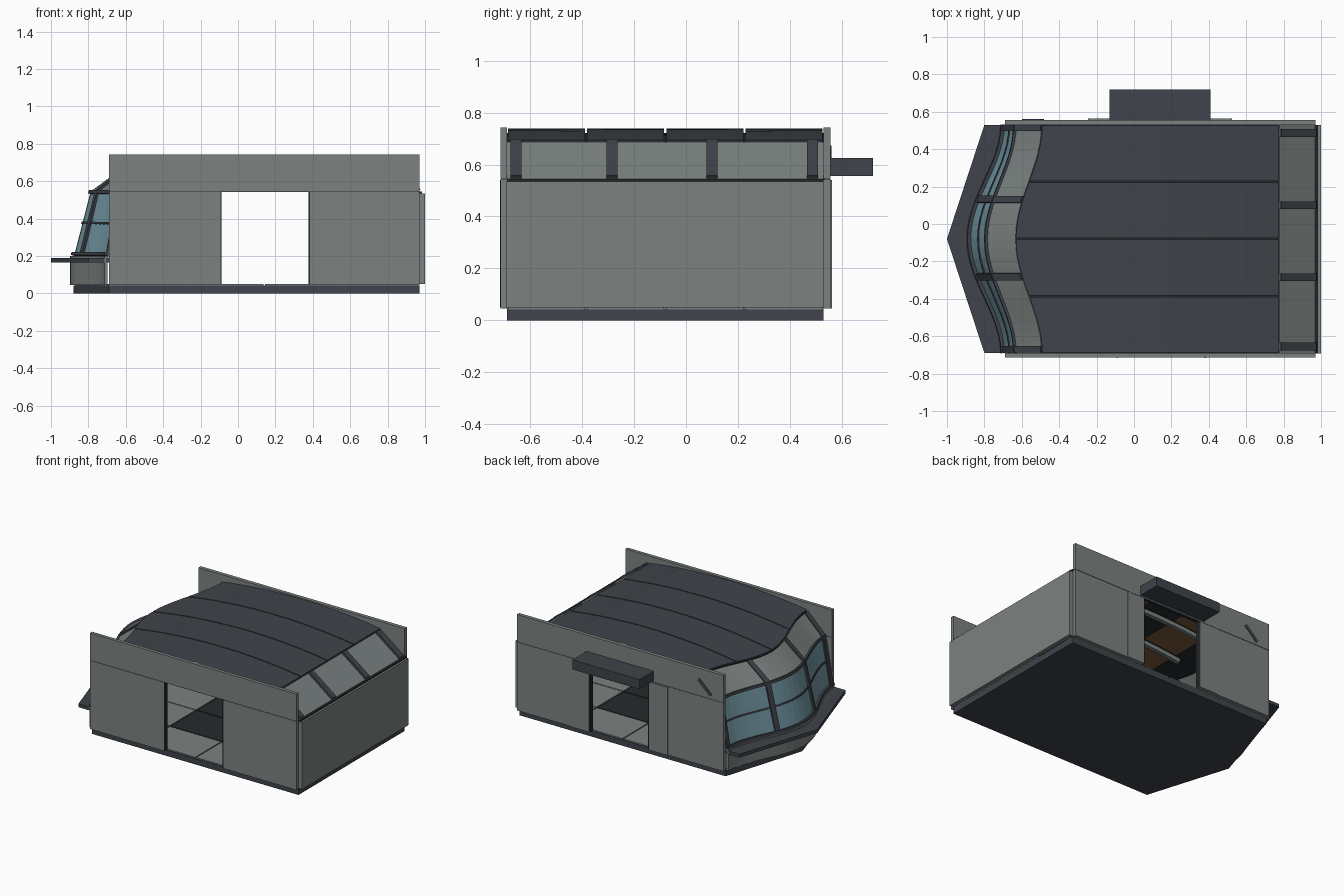
import bpy, bmesh, math

cube = bpy.data.objects.get("Cube")
if cube:
    bpy.data.objects.remove(cube, do_unlink=True)


def material(name, rgb):
    m = bpy.data.materials.new(name)
    m.use_nodes = True
    m.diffuse_color = (*rgb, 1)
    m.node_tree.nodes["Principled BSDF"].inputs["Base Color"].default_value = (*rgb, 1)
    return m


GREY = material("wall grey", (0.2, 0.225, 0.22))
SLATE = material("dark slate", (0.05, 0.057, 0.07))
BLACK = material("trim black", (0.02, 0.023, 0.027))
GLASS = material("blue glass", (0.18, 0.33, 0.39))
BROWN = material("ceiling brown", (0.2, 0.1, 0.04))

MID, HALF = -0.08, 0.61            # centre line and half width of the cabin
Y0, Y1 = MID - HALF, MID + HALF


def finish(name, bm, *mats):
    bmesh.ops.recalc_face_normals(bm, faces=bm.faces)
    me = bpy.data.meshes.new(name)
    bm.to_mesh(me)
    bm.free()
    ob = bpy.data.objects.new(name, me)
    bpy.context.collection.objects.link(ob)
    for m in mats:
        me.materials.append(m)
    return ob


def prism(name, pts, z0, z1, mat):
    bm = bmesh.new()
    face = bm.faces.new([bm.verts.new((x, y, z0)) for x, y in pts])
    top = bmesh.ops.extrude_face_region(bm, geom=[face])["geom"]
    bmesh.ops.translate(bm, vec=(0, 0, z1 - z0),
                        verts=[v for v in top if isinstance(v, bmesh.types.BMVert)])
    return finish(name, bm, mat)


def box(name, x0, x1, y0, y1, z0, z1, mat):
    return prism(name, [(x0, y0), (x1, y0), (x1, y1), (x0, y1)], z0, z1, mat)


def sheet(name, f, nu, nv, thick, *mats):
    """Thickened surface through f(u, v), with u and v from 0 to 1."""
    bm = bmesh.new()
    g = [[bm.verts.new(f(i / nu, j / nv)) for j in range(nv + 1)] for i in range(nu + 1)]
    for i in range(nu):
        for j in range(nv):
            bm.faces.new((g[i][j], g[i + 1][j], g[i + 1][j + 1], g[i][j + 1]))
    ob = finish(name, bm, *mats)
    mod = ob.modifiers.new("thickness", "SOLIDIFY")
    mod.thickness, mod.offset = thick, 0
    return ob


def bulge(y):
    return 0.5 + 0.5 * math.cos(math.pi * min(1, abs(y - MID) / HALF))


def roof_z(x):
    return 0.732 - 0.113 * (x - 0.14) ** 2


def roof_edge(y):
    return -0.49 - 0.14 * bulge(y)


def nose(y, z):
    """Point on the raked window surface at height z."""
    t = (z - 0.21) / 0.33
    return (-0.69 + 0.06 * t - (0.18 - 0.025 * t) * bulge(y), y, z)


def brow(y, t):
    """Point on the sloping band between windows and roof."""
    a, x = nose(y, 0.54), roof_edge(y)
    return (a[0] + (x - a[0]) * t, y, a[2] + (roof_z(x) - 0.012 - a[2]) * t)


def mix(a, b, t):
    return a + (b - a) * t


# Base slab and floor tiles
base = [(-0.88, MID), (-0.69, Y0), (0.97, Y0), (0.97, Y1), (-0.69, Y1)]
prism("base_slab", base, 0, 0.042, SLATE)
prism("nose_floor", [(-0.87, MID), (-0.69, Y0), (-0.69, Y1)], 0.04, 0.05, GREY)
xs = [-0.69, -0.28, 0.14, 0.56, 0.97]
ys = [Y0, -0.385, -0.08, 0.225, Y1]
for i in range(4):
    for j in range(4):
        grate = i in (1, 2) and j in (1, 2)
        box("floor_grate" if grate else "floor_tile", xs[i] + 0.004, xs[i + 1] - 0.004,
            ys[j] + 0.004, ys[j + 1] - 0.004, 0.04, 0.05, BLACK if grate else GREY)

# Side walls with an aligned doorway in each
for side, ya, yb in (("front", -0.715, Y0), ("back", Y1, 0.557)):
    box(side + "_wall_left", 0.38, 0.97, ya, yb, 0.045, 0.543, GREY)
    box(side + "_wall_right", -0.69, -0.09, ya, yb, 0.045, 0.543, GREY)
    box(side + "_wall_seam", -0.685, 0.965, ya + 0.003, yb - 0.003, 0.542, 0.548, BLACK)
    box(side + "_wall_header", -0.69, 0.97, ya, yb, 0.546, 0.743, GREY)
    for x in (-0.094, 0.377):
        box(side + "_door_jamb", x, x + 0.007, ya - 0.002, yb + 0.002, 0.05, 0.543, BLACK)
for x0, x1 in ((-0.245, -0.095), (0.385, 0.525)):
    box("back_door_surround", x0, x1, 0.55, 0.563, 0.045, 0.54, GREY)
box("door_canopy", -0.13, 0.41, Y1, 0.72, 0.555, 0.625, SLATE)

# Plain end wall and the sloping band above it
box("end_wall", 0.97, 1.0, Y0 - 0.003, Y1, 0.05, 0.535, GREY)
box("end_wall_cap", 0.955, 0.985, Y0, Y1, 0.53, 0.545, BLACK)
sheet("end_slope", lambda u, v: (mix(0.965, 0.775, v), mix(Y0, Y1, u), mix(0.54, 0.682, v)),
      1, 1, 0.012, GREY)
for yc in (-0.655, -0.285, 0.1, 0.487):
    sheet("end_slope_beam", lambda u, v: (mix(0.968, 0.78, v), yc - 0.021 + 0.042 * u,
                                          mix(0.548, 0.688, v)), 1, 1, 0.025, SLATE)

# Arched roof panels over a dark lining with brown ceiling bays
for j in range(4):
    a, b = ys[j] + 0.004, ys[j + 1] - 0.004

    def panel(u, v):
        y = mix(a, b, v)
        x = mix(roof_edge(y), 0.772, u)
        return (x, y, roof_z(x))
    sheet("roof_panel", panel, 16, 8, 0.014, SLATE)

    def bay(u, v):
        x = mix(-0.4, 0.7, u)
        return (x, mix(a + 0.03, b - 0.03, v), roof_z(x) - 0.034)
    bays = sheet("ceiling_bay", bay, 12, 1, 0.004, BROWN, BLACK)
    for p in bays.data.polygons:
        p.material_index = int((p.center.x + 0.4) / 0.275) % 2


def lining(u, v):
    y = mix(Y0, Y1, v)
    x = mix(roof_edge(y) + 0.01, 0.768, u)
    return (x, y, roof_z(x) - 0.018)


sheet("roof_lining", lining, 16, 24, 0.016, BLACK)
for y in ys[1:4]:
    sheet("ceiling_rib", lambda u, v: (mix(-0.45, 0.75, u), y - 0.015 + 0.03 * v,
                                       roof_z(mix(-0.45, 0.75, u)) - 0.04), 12, 1, 0.03, GREY)

# Bowed nose: lower wall, pointed ledge, glass, band and bars
sheet("nose_lower_wall", lambda u, v: (-0.705 - 0.185 * bulge(mix(Y0, Y1, u)),
                                       mix(Y0, Y1, u), mix(0.045, 0.2, v)), 24, 1, 0.016, GREY)
prism("nose_ledge", [(-1, MID), (-0.8, Y0), (-0.69, Y0), (-0.69, Y1), (-0.8, Y1)],
      0.165, 0.19, SLATE)
sheet("nose_glass", lambda u, v: nose(mix(Y0, Y1, u), mix(0.19, 0.54, v)), 24, 1, 0.008, GLASS)
sheet("nose_brow", lambda u, v: brow(mix(Y0, Y1, u), v), 24, 1, 0.012, GREY)
for z, h, t in ((0.208, 0.016, 0.045), (0.375, 0.012, 0.02), (0.54, 0.018, 0.03)):
    sheet("nose_rail", lambda u, v: nose(mix(Y0, Y1, u), z - h / 2 + h * v),
          24, 1, t, SLATE)
for yc in (-0.67, -0.28, 0.13, 0.515):
    sheet("window_post", lambda u, v: nose(yc - 0.018 + 0.036 * u, mix(0.2, 0.54, v)),
          2, 1, 0.03, SLATE)
    sheet("brow_beam", lambda u, v: brow(yc - 0.018 + 0.036 * u, v), 2, 1, 0.03, SLATE)

# Brace end showing through the back wall
sheet("brace_end", lambda u, v: (mix(-0.59, -0.49, v), mix(0.52, 0.561, u),
                                 mix(0.57, 0.665, v)), 1, 1, 0.025, SLATE)
